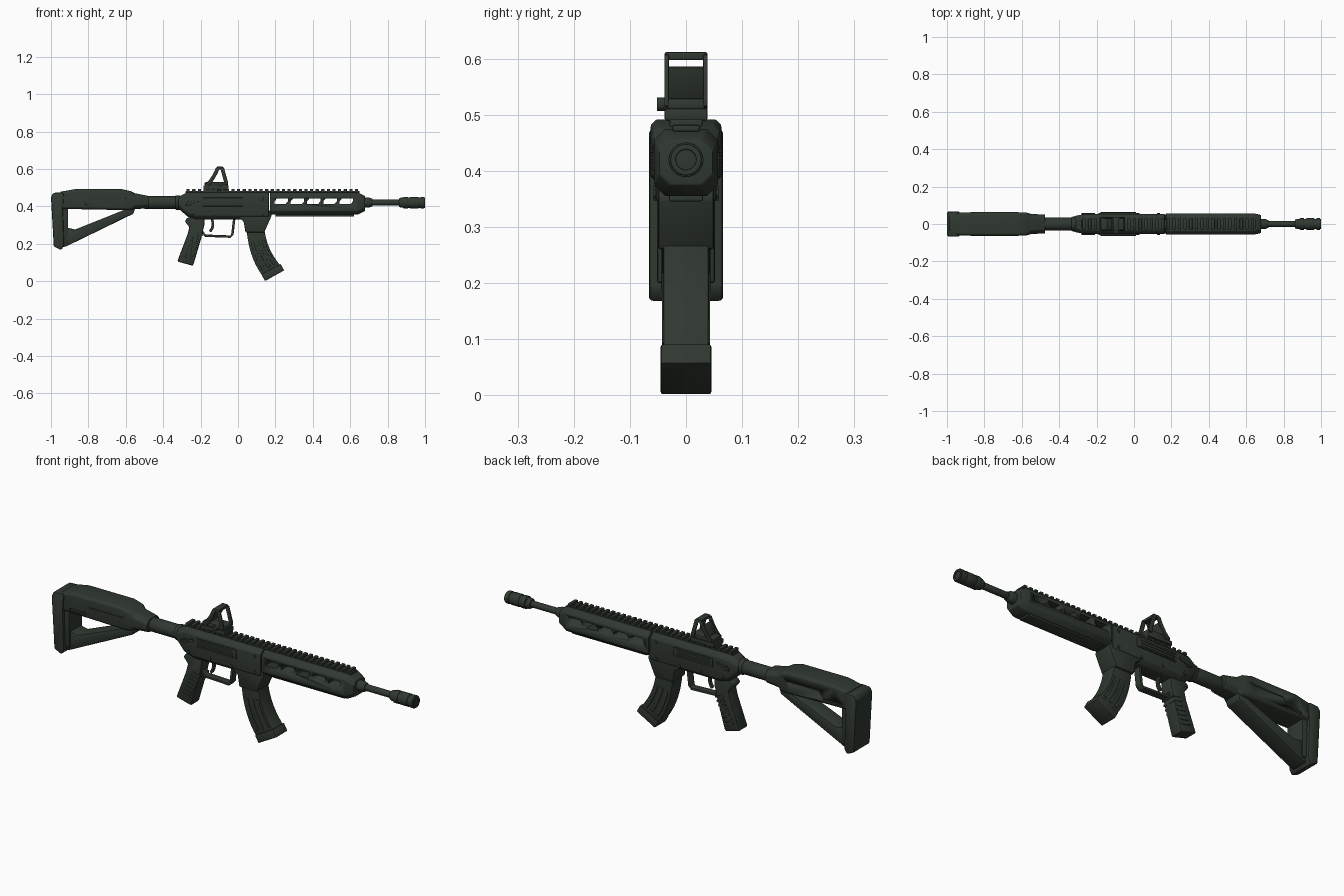
import bpy, bmesh, math
from mathutils import Vector

cube = bpy.data.objects.get("Cube")
if cube:
    bpy.data.objects.remove(cube, do_unlink=True)

olive = (.03, .04, .03, 1)
material = bpy.data.materials.new("dark_olive")
material.use_nodes = True
material.diffuse_color = olive
shader = next(node for node in material.node_tree.nodes if node.type == 'BSDF_PRINCIPLED')
shader.inputs["Base Color"].default_value = olive

BORE = .42       # height of the barrel axis
SIDES = (("left", 1), ("right", -1))


def activate(obj):
    bpy.ops.object.select_all(action='DESELECT')
    obj.select_set(True)
    bpy.context.view_layer.objects.active = obj


def apply_modifier(obj, kind, **settings):
    activate(obj)
    modifier = obj.modifiers.new(kind.title(), kind)
    for key, value in settings.items():
        setattr(modifier, key, value)
    bpy.ops.object.modifier_apply(modifier=modifier.name)


def skin(name, rings, bevel):
    """Join matching rings of points into a closed, softened solid."""
    bm = bmesh.new()
    loops = [[bm.verts.new(point) for point in ring] for ring in rings]
    for a, b in zip(loops, loops[1:]):
        for i in range(len(a)):
            bm.faces.new((a[i - 1], a[i], b[i], b[i - 1]))
    bm.faces.new(loops[0])
    bm.faces.new(loops[-1])
    bmesh.ops.recalc_face_normals(bm, faces=bm.faces)
    mesh = bpy.data.meshes.new(name)
    bm.to_mesh(mesh)
    bm.free()
    mesh.materials.append(material)
    obj = bpy.data.objects.new(name, mesh)
    bpy.context.collection.objects.link(obj)
    if bevel:
        apply_modifier(obj, 'BEVEL', width=bevel, segments=2, limit_method='ANGLE')
    activate(obj)
    bpy.ops.object.shade_smooth_by_angle(angle=math.radians(30))
    return obj


def prism(name, outline, half, bevel=.004, y=0):
    """Extrude an (x, z) outline across y."""
    return skin(name, [[(x, side, z) for x, z in outline] for side in (y - half, y + half)], bevel)


def box(name, left, right, bottom, top, half, bevel=.003, y=0):
    return prism(name, [(left, bottom), (right, bottom), (right, top), (left, top)], half, bevel, y)


def stroke(name, path, thickness, half, bevel=.003, y=0):
    """Bar of even thickness that follows an (x, z) path."""
    points = [Vector(p) for p in path]
    upper, lower = [], []
    for i, point in enumerate(points):
        along = (points[min(i + 1, len(points) - 1)] - points[max(i - 1, 0)]).normalized()
        across = Vector((-along.y, along.x)) * thickness / 2
        upper.append(point + across)
        lower.append(point - across)
    return prism(name, upper + lower[::-1], half, bevel, y)


def chamfered(x, half, bottom, top, cut=.02):
    """Cross-section at x: a rectangle with its corners cut off."""
    upper = [(half, top - cut), (half - cut, top), (cut - half, top), (-half, top - cut)]
    return [(x, y, z) for y, z in upper + [(-y, bottom + top - z) for y, z in upper]]


def circle(x, radius, sides=24):
    angles = [math.tau * i / sides for i in range(sides)]
    return [(x, radius * math.cos(a), BORE + radius * math.sin(a)) for a in angles]


def turned(name, *profile):
    return skin(name, [circle(x, radius) for x, radius in profile], .002)


def pin(name, x, z, radius, half, y):
    angles = [math.tau * i / 16 for i in range(16)]
    return prism(name, [(x + radius * math.cos(a), z + radius * math.sin(a)) for a in angles], half, .001, y)


def carve(obj, cutter):
    apply_modifier(obj, 'BOOLEAN', operation='DIFFERENCE', solver='EXACT', object=cutter)
    bpy.data.objects.remove(cutter, do_unlink=True)


def bezier(start, control, end, steps=10):
    a, b, c = Vector(start), Vector(control), Vector(end)
    return [a.lerp(b, t).lerp(b.lerp(c, t), t) for t in (i / steps for i in range(steps + 1))]


# Barrel, gas block and muzzle device with raised bands
turned("barrel", (.66, .016), (.9, .016))
turned("gas_block", (.66, .027), (.7, .027), (.72, .02))
turned("muzzle_collar", (.86, .022), (.87, .026), (.89, .026))
turned("muzzle_device", (.88, .028), (1, .028), (1, .018), (.95, .018))
for start, end in ((.885, .91), (.92, .965), (.975, .995)):
    turned("muzzle_band", (start, .031), (end, .031))

# Handguard with slanted through slots
handguard = skin("handguard", [chamfered(.17, .057, .355, .475), chamfered(.64, .057, .355, .475),
                               chamfered(.68, .048, .375, .455)], .003)
slot_length, slot_rise, slant = .06, .014, .012
for i in range(5):
    x = .195 + i * .087
    low, middle, high = (BORE + slot_rise * k for k in (-.5, .5, 1.5))
    carve(handguard, prism("slot_cutter", [
        (x, low), (x + slot_length, low), (x + slot_length + slant, middle),
        (x + slot_length + slant, high), (x + slant, high), (x, middle)], .1, 0))
box("handguard_lower_rail", .2, .62, .346, .36, .03)

# Top rail and its teeth
box("rail_base", -.28, .65, .47, .482, .024)
teeth = box("rail_teeth", -.275, -.258, .478, .492, .029, .002)
apply_modifier(teeth, 'ARRAY', count=31, use_relative_offset=False,
               use_constant_offset=True, constant_offset_displace=(.03, 0, 0))

# Receiver and magazine well
skin("receiver", [chamfered(-.32, .042, .39, .45), chamfered(-.27, .052, .345, .475),
                  chamfered(-.22, .054, .33, .475), chamfered(.165, .054, .33, .475)], .004)
prism("magazine_well", [(0, .34), (.03, .32), (.04, .26), (.14, .26), (.18, .35), (.17, .38), (0, .38)],
      .05, .006)
for side, sign in SIDES:
    box(side + "_receiver_panel", -.19, .03, .4, .446, .004, .003, sign * .056)
    for row in range(3):
        z = .41 + row * .013
        box(side + "_panel_rib", -.18, .01, z - .003, z + .003, .003, .001, sign * .06)
    for x, z in ((-.24, .365), (-.12, .36), (0, .355), (.13, .36), (.13, .44)):
        pin(side + "_receiver_pin", x, z, .008, .004, sign * .054)
    pin(side + "_selector_hub", -.26, .415, .013, .006, sign * .052)
    stroke(side + "_selector_lever", [(-.28, .41), (-.21, .43)], .012, .004, .002, sign * .056)

# Curved magazine between its rear and front edges
rear = bezier((.045, .29), (.055, .13), (.13, .03))
front = bezier((.14, .29), (.15, .17), (.23, .08))


def magazine_strip(name, start, end, half, rows=slice(None)):
    """Curved slab covering a share of the magazine's depth."""
    edges = [[r.lerp(f, share) for r, f in zip(rear[rows], front[rows])] for share in (start, end)]
    prism(name, edges[0] + edges[1][::-1], half, .002)


magazine_strip("magazine", 0, 1, .04)
for start in (.15, .45, .75):
    magazine_strip("magazine_rib", start, start + .15, .043, slice(3, 10))
stroke("magazine_floorplate", [(.135, .018), (.237, .075)], .04, .045, .004)

# Pistol grip with side ridges
prism("grip", [(-.27, .34), (-.285, .32), (-.26, .29), (-.27, .25), (-.325, .105),
               (-.24, .082), (-.195, .235), (-.18, .3), (-.18, .34)], .034, .008)
for i in range(7):
    x, z = -.287 + i * .009, .135 + i * .02
    stroke("grip_ridge", [(x, z), (x + .045, z - .01)], .01, .037, .001)

# Trigger and its guard
stroke("trigger_guard", [(-.195, .27), (-.175, .243), (-.04, .238), (-.03, .25), (-.02, .335)], .013, .018)
stroke("trigger", bezier((-.14, .335), (-.125, .29), (-.15, .265), 5), .014, .008)

# Stock tube and shoulder stock
turned("stock_tube", (-.5, .034), (-.31, .034))
turned("tube_collar", (-.335, .035), (-.33, .039), (-.31, .039))
stock = skin("stock_body", [
    chamfered(-.95, .06, .385, .478, .01), chamfered(-.87, .063, .385, .492, .01),
    chamfered(-.62, .063, .38, .492, .01), chamfered(-.57, .06, .38, .48, .01),
    chamfered(-.55, .054, .385, .47), chamfered(-.475, .05, .39, .455)], .003)
for side, sign in SIDES:
    carve(stock, box("groove_cutter", -.9, -.81, .4, .412, .01, 0, sign * .066))
    carve(stock, box("seam_cutter", -.79, -.6, .443, .448, .006, 0, sign * .066))
prism("stock_strut", [(-.55, .39), (-.6, .384), (-.87, .276), (-.91, .285), (-.95, .26),
                      (-.95, .18), (-.92, .185), (-.56, .36)], .044, .006)
box("stock_rear_post", -.95, -.908, .2, .45, .052, .006)
prism("butt_pad", [(-1, .45), (-.988, .472), (-.94, .475), (-.93, .465), (-.936, .38),
                   (-.93, .19), (-.945, .166), (-.985, .185)], .066, .008)

# Reflex sight: mount, housing, hood frame, pane and knob
box("sight_clamp", -.17, -.065, .476, .496, .024)
box("sight_mount", -.185, -.05, .49, .511, .038)
box("sight_housing", -.178, -.053, .508, .53, .034, .006)
for side, sign in SIDES:
    stroke(side + "_hood_rear_leg", bezier((-.165, .515), (-.135, .54), (-.108, .604), 5),
           .02, .004, .002, sign * .0345)
    stroke(side + "_hood_front_leg", [(-.063, .515), (-.064, .53), (-.085, .605)],
           .02, .004, .002, sign * .0345)
box("hood_top", -.113, -.08, .598, .612, .038)
stroke("sight_pane", [(-.148, .515), (-.118, .585)], .007, .032, .001)
pin("sight_knob", -.095, .519, .012, .011, -.041)
